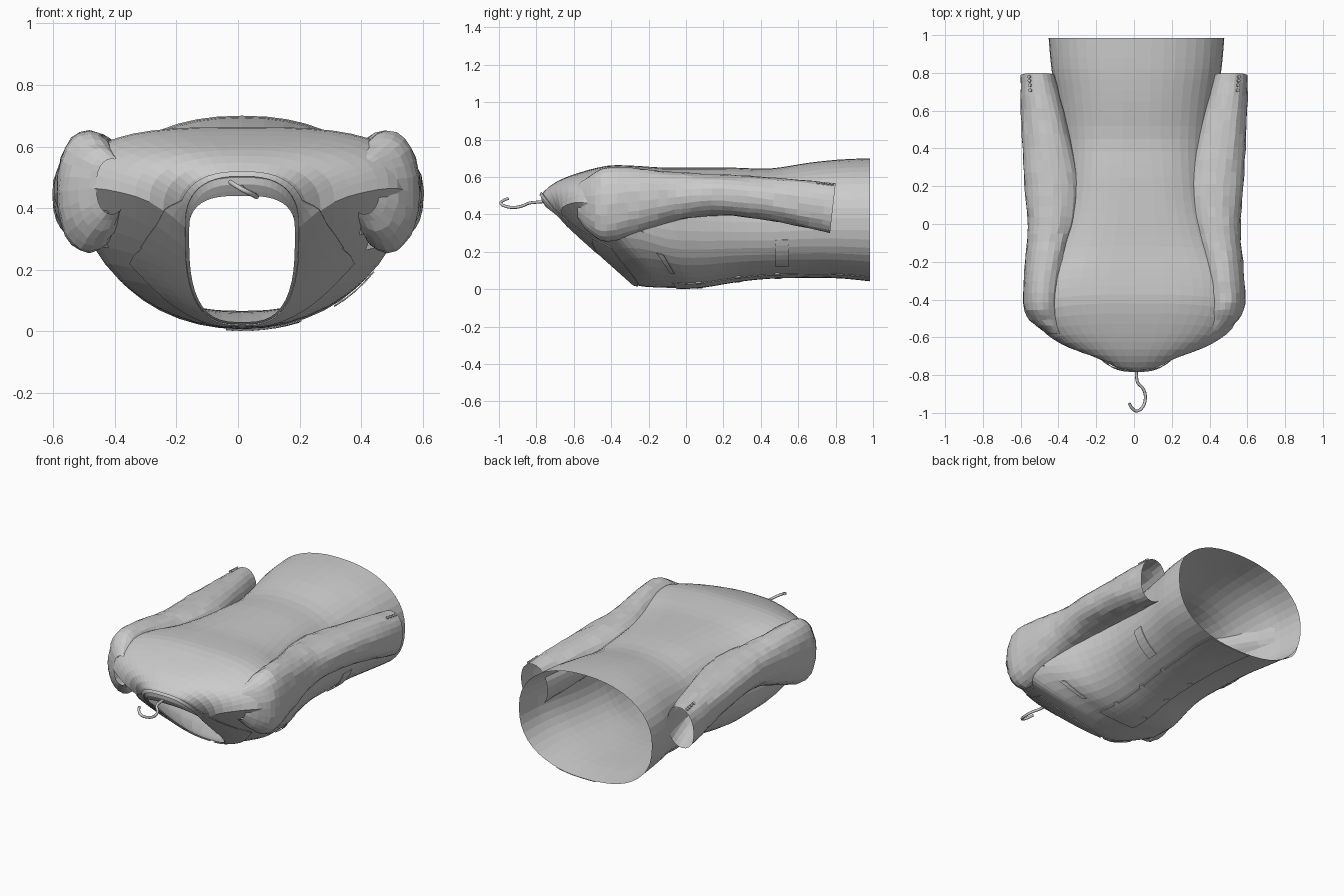
import bpy, bmesh, math, random
from mathutils import Vector, Matrix
from mathutils.bvhtree import BVHTree

if "Cube" in bpy.data.objects:
    bpy.data.objects.remove(bpy.data.objects["Cube"])

PI = math.pi
random.seed(4)

# Garment cross-sections from neck to hem:
# half width, z top/side/bottom, y top/side/bottom, roundness upper/lower
BODY = [
    (.175, .44, .30, .030, -.750, -.57, -.28, 3.0, 2.8),
    (.183, .50, .33, .026, -.775, -.62, -.28, 2.7, 2.8),
    (.30, .57, .42, .014, -.70, -.67, -.23, 2.5, 2.4),
    (.44, .62, .46, .010, -.58, -.61, -.17, 2.7, 2.1),
    (.525, .66, .46, .008, -.42, -.52, -.12, 3.0, 1.95),
    (.52, .66, .44, .007, -.28, -.37, -.05, 3.1, 1.95),
    (.465, .65, .38, .008, -.12, -.15, .02, 2.9, 2.1),
    (.41, .65, .37, .018, .06, .05, .12, 2.7, 2.2),
    (.385, .65, .36, .045, .25, .25, .28, 2.6, 2.2),
    (.395, .645, .36, .062, .45, .45, .45, 2.3, 2.3),
    (.42, .675, .37, .066, .65, .65, .65, 2.2, 2.3),
    (.45, .693, .38, .064, .82, .82, .82, 2.2, 2.4),
    (.465, .70, .38, .048, .985, .985, .985, 2.2, 2.4),
]
BODY = [Vector((.013,) + s) for s in BODY]

# Sleeve sections: y, inner x, outer x, bottom z, top z
ARM = [
    (-.58, .36, .46, .38, .56), (-.51, .37, .55, .30, .61),
    (-.42, .38, .588, .255, .65), (-.25, .36, .582, .30, .645),
    (-.10, .33, .567, .35, .628), (.03, .295, .565, .38, .62),
    (.20, .28, .58, .395, .613), (.40, .32, .59, .375, .60),
    (.60, .37, .60, .34, .585), (.785, .42, .602, .30, .567),
]
ARM = [Vector(((a + b) / 2, (b - a) / 2, t, (t + l) / 2, l,
               y + .015 * i / 9, y, y - .015 * i / 9, 2.2, 2.2))
       for i, (y, a, b, l, t) in enumerate(ARM)]


def surf(secs, p, v):
    """Point on a lofted tube: p = angle from the top, v = section position."""
    n = len(secs) - 1
    v = min(max(v, 0), n)
    i = min(int(v), n - 1)
    t = v - i
    a, b, c, d = (secs[min(max(k, 0), n)] for k in (i - 1, i, i + 1, i + 2))
    s = b + .5 * t * ((c - a) + t * ((2 * a - 5 * b + 4 * c - d) + t * (3 * (b - c) + d - a)))
    cx, hw, zt, zs, zb, yt, ys, yb, eu, el = s
    co, si = math.cos(p), math.sin(p)
    e, ze, ye = (eu, zt, yt) if co >= 0 else (el, zb, yb)
    k = abs(co) ** (2 / e)
    return Vector((cx + math.copysign(hw * abs(si) ** (2 / e), si),
                   ys + (ye - ys) * k, zs + (ze - zs) * k))


def frame(secs, p, v):
    """Surface point and outward normal."""
    o = surf(secs, p, v)
    n = (surf(secs, p + .03, v) - surf(secs, p - .03, v)).cross(
        surf(secs, p, v + .05) - surf(secs, p, v - .05)).normalized()
    mid = (surf(secs, p + PI, v) + o) / 2
    return o, (n if n.dot(o - mid) >= 0 else -n)


def grid(name, rows, closed=False, thick=0):
    """Quad sheet from rows of points."""
    m = len(rows[0])
    faces = [(r * m + c, r * m + (c + 1) % m, (r + 1) * m + (c + 1) % m, (r + 1) * m + c)
             for r in range(len(rows) - 1) for c in range(m if closed else m - 1)]
    me = bpy.data.meshes.new(name)
    me.from_pydata([q for row in rows for q in row], [], faces)
    me.update()
    ob = bpy.data.objects.new(name, me)
    bpy.context.collection.objects.link(ob)
    if thick:
        mod = ob.modifiers.new("cloth", "SOLIDIFY")
        mod.thickness = thick
        mod.offset = 0
    return ob


def tube(name, secs, cols, steps, side=1, rumple=0):
    """Open cloth tube, optionally mirrored and slightly rumpled."""
    n = (len(secs) - 1) * steps
    rows = [[surf(secs, 2 * PI * c / cols, r / steps) for c in range(cols)]
            for r in range(n + 1)]
    for r, row in enumerate(rows):
        for q in row:
            q.x *= side
            if rumple and 0 < r < n:
                q += Vector([random.uniform(-rumple, rumple) for _ in range(3)])
    return grid(name, rows, True)


def tree(ob):
    return BVHTree.FromPolygons([v.co.copy() for v in ob.data.vertices],
                                [tuple(f.vertices) for f in ob.data.polygons])


def trim(ob, bvh, cx, cz):
    """Open the armhole: drop shoulder faces buried inside the other tube."""
    bm = bmesh.new()
    bm.from_mesh(ob.data)
    dead = []
    for f in bm.faces:
        c = f.calc_center_median()
        if c.y > -.2 or c.x * cx < 0 or abs(c.x) < .3:
            continue
        co, n, _, dist = bvh.find_nearest(c)
        if n.dot(co - Vector((cx, co.y + .1, cz))) < 0:
            n = -n
        if (c - co).dot(n) < 0 and dist > .02 and co.y > -.57:
            dead.append(f)
    bmesh.ops.delete(bm, geom=dead, context='FACES')
    bm.to_mesh(ob.data)
    bm.free()


def patch(name, p0, p1, v0, v1, off, nu, nv, thick=.004):
    """Cloth piece following the body; v0 and v1 may be functions of the angle."""
    rows = []
    for j in range(nv + 1):
        row = []
        for i in range(nu + 1):
            p = p0 + (p1 - p0) * i / nu
            a, b = (f(p) if callable(f) else f for f in (v0, v1))
            o, nrm = frame(BODY, p, a + (b - a) * j / nv)
            row.append(o + nrm * off)
        rows.append(row)
    return grid(name, rows, thick=thick)


def button(name, secs, p, v, r, side=1):
    o, n = frame(secs, p, v)
    o = o + n * .005
    o.x *= side
    n.x *= side
    bpy.ops.mesh.primitive_cylinder_add(vertices=12, radius=r, depth=.008)
    ob = bpy.context.object
    ob.name = name
    ob.matrix_world = Matrix.Translation(o) @ n.to_track_quat('Z', 'Y').to_matrix().to_4x4()


def ramp(x, pts):
    for (a, fa), (b, fb) in zip(pts, pts[1:]):
        if x <= b:
            return fa + (fb - fa) * (x - a) / (b - a)
    return pts[-1][1]


# Torso shell
body = tube("jacket_body", BODY, 44, 3)
body_tree = tree(body)

# Front overlap running to the hem
patch("front_overlap", PI - .38, PI + .10, 5.0, 12, .004, 6, 16)

# Narrow collar growing into peaked lapels
COLLAR = [(0, 1.2), (1.2, 1.25), (1.6, 1.7), (1.9, 2.3)]
LAPEL = [(1.85, 2.1), (2.08, 2.8), (2.2, 2.6), (2.6, 2.2), (3.0, 1.6), (PI, 1.2)]
patch("collar", -1.9, 1.9, 1.0, lambda p: ramp(abs(p), COLLAR), .007, 32, 3)
for s, label in ((1, "right"), (-1, "left")):
    patch("lapel_" + label, s * 1.85, s * 3.12, 1.0,
          lambda p: ramp(abs(p), LAPEL), .005, 16, 4)
    # Sleeve with cuff buttons, joined to the torso at an open armhole
    arm = tube("sleeve_" + label, ARM, 24, 3, s, .003)
    arm_tree = tree(arm)
    trim(arm, body_tree, s * .01, .36)
    trim(body, arm_tree, s * .47, .46)
    for k in range(4):
        button("cuff_button", ARM, .45, 8.45 + .13 * k, .009, s)
    # Hip pocket flap
    patch("pocket_flap_" + label, s * 1.85, s * 2.45, 9.15, 9.5, .005, 6, 2)
    # Double row of front buttons
    for v in (6.6, 8.0, 9.2):
        button("front_button", BODY, PI - .17 + s * .22, v, .016)
# Breast pocket welt
patch("breast_pocket", 2.15, 2.5, 5.3, 5.55, .005, 4, 1)

# Hanger hook
cu = bpy.data.curves.new("hanger_hook", "CURVE")
cu.dimensions = '3D'
cu.bevel_depth = .008
cu.bevel_resolution = 2
cu.use_fill_caps = True
pts = [(.013, -.72, .47), (.013, -.80, .465), (.02, -.84, .46), (.05, -.875, .445),
       (.06, -.92, .437), (.045, -.97, .445), (.015, -.99, .46),
       (-.01, -.975, .475), (-.025, -.95, .485)]
sp = cu.splines.new('BEZIER')
sp.bezier_points.add(len(pts) - 1)
for bp, co in zip(sp.bezier_points, pts):
    bp.co = co
    bp.handle_left_type = bp.handle_right_type = 'AUTO'
sp.resolution_u = 5
bpy.context.collection.objects.link(bpy.data.objects.new("hanger_hook", cu))
